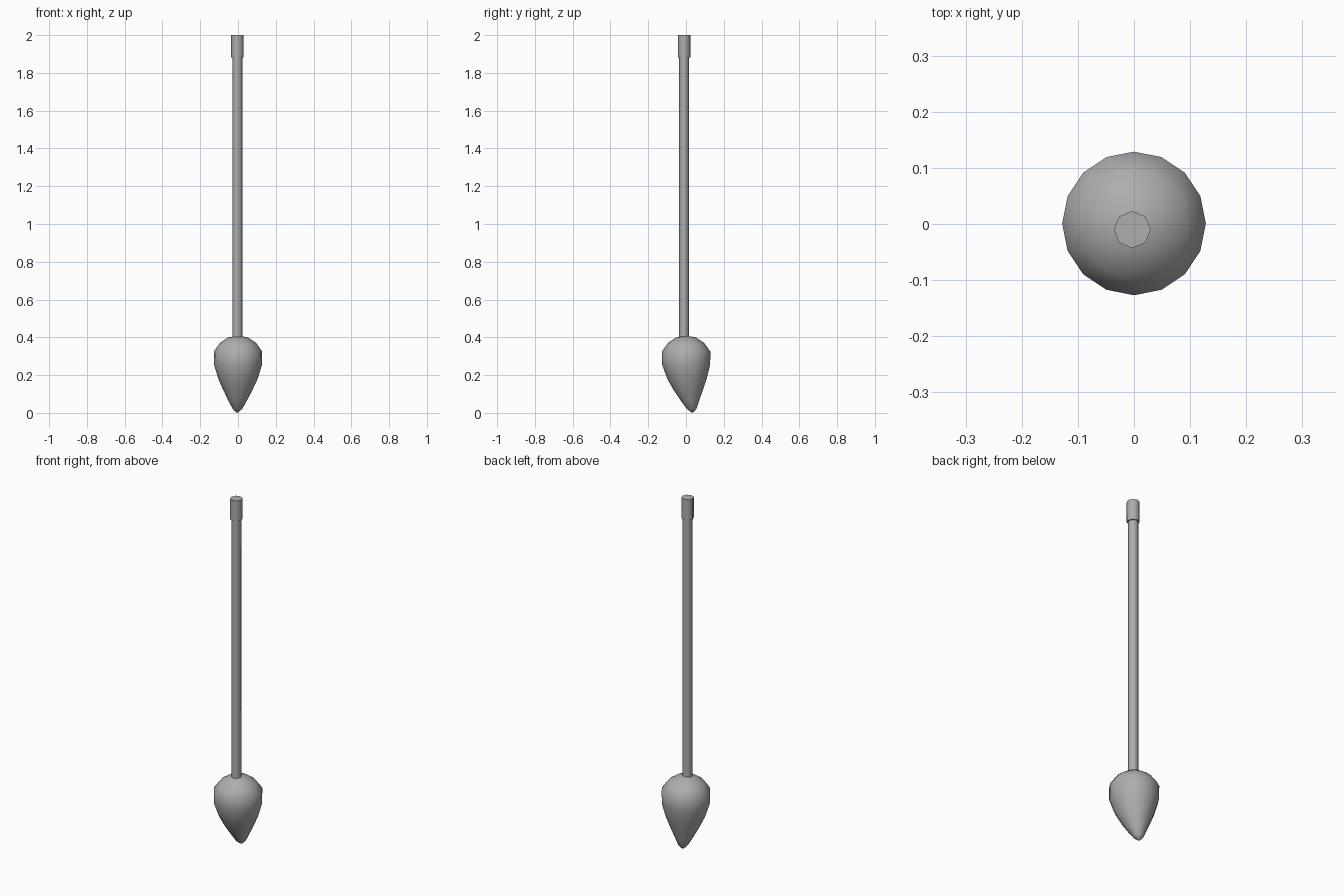
import bpy, bmesh, math

if "Cube" in bpy.data.objects:
    bpy.data.objects.remove(bpy.data.objects["Cube"])

# Dark grey shared by all parts
grey = bpy.data.materials.new("dark_grey")
grey.diffuse_color = (0.42, 0.42, 0.42, 1.0)
grey.use_nodes = True
grey.node_tree.nodes["Principled BSDF"].inputs["Base Color"].default_value = grey.diffuse_color


def loft(name, rings, sides, flat_ends=False):
    """Stack horizontal rings (z, radius, centre x, centre y) into a closed smooth solid."""
    bm = bmesh.new()
    loops = []
    for z, r, cx, cy in rings:
        loops.append([bm.verts.new((cx + r * math.cos(2 * math.pi * i / sides),
                                    cy + r * math.sin(2 * math.pi * i / sides), z))
                      for i in range(sides)])
    for low, high in zip(loops, loops[1:]):
        for i in range(sides):
            j = (i + 1) % sides
            bm.faces.new((low[i], low[j], high[j], high[i]))
    ends = [bm.faces.new(loops[0][::-1]), bm.faces.new(loops[-1])]
    for f in bm.faces:
        f.smooth = True
    if flat_ends:
        for f in ends:
            f.smooth = False
            for e in f.edges:
                e.smooth = False
    mesh = bpy.data.meshes.new(name)
    bm.to_mesh(mesh)
    bm.free()
    mesh.materials.append(grey)
    obj = bpy.data.objects.new(name, mesh)
    bpy.context.collection.objects.link(obj)
    return obj


# Teardrop head, its tip bent towards the back
loft("teardrop_head", [
    (0.003, 0.006, -0.004, 0.034),
    (0.022, 0.026, -0.003, 0.030),
    (0.065, 0.049, -0.002, 0.021),
    (0.120, 0.077, -0.001, 0.012),
    (0.180, 0.104, 0.0, 0.005),
    (0.255, 0.127, 0.0, 0.001),
    (0.325, 0.128, 0.0, 0.001),
    (0.370, 0.096, 0.0, 0.0),
    (0.399, 0.053, 0.0, 0.0),
    (0.407, 0.012, 0.0, 0.0),
], 16)

# Octagonal handle and the thicker cap on its end
AXIS = (-0.003, -0.010)
loft("handle", [(0.36, 0.026, *AXIS), (1.90, 0.026, *AXIS)], 8, flat_ends=True)
loft("handle_cap", [(1.882, 0.033, *AXIS), (2.0, 0.033, *AXIS)], 8, flat_ends=True)
